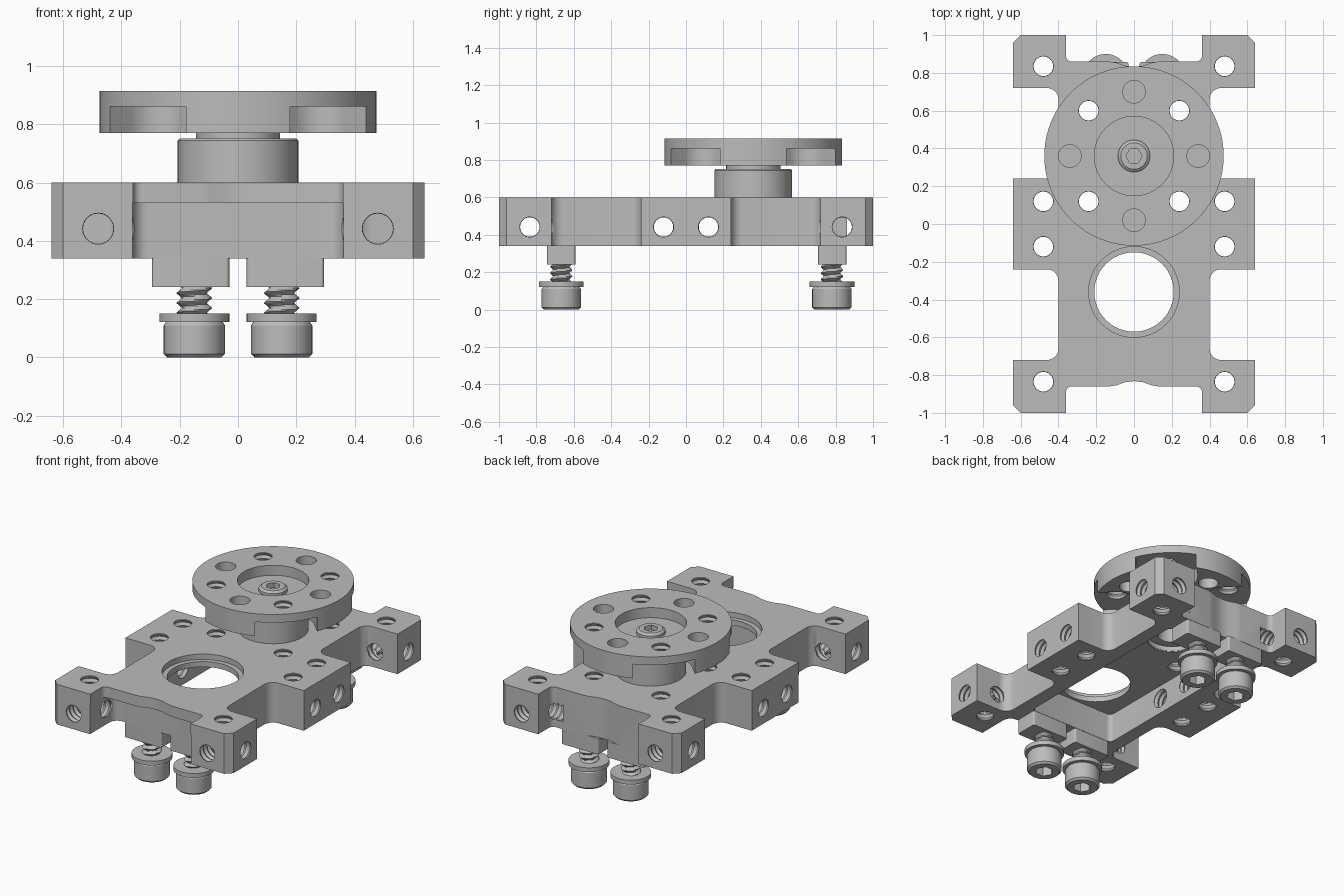
import bpy, bmesh
from math import pi, cos, sin, radians
from mathutils import Matrix, Vector

cube = bpy.data.objects.get("Cube")
if cube:
    bpy.data.objects.remove(cube)

metal = bpy.data.materials.new("grey_metal")
metal.use_nodes = True
metal.diffuse_color = (0.5, 0.5, 0.5, 1)
metal.node_tree.nodes["Principled BSDF"].inputs["Base Color"].default_value = (0.5, 0.5, 0.5, 1)

Z0, Z1, CEIL = 0.34, 0.60, 0.53      # block underside, top and pocket ceiling
AXIS = 0.36                          # distance of both bores from the centre


def finish(name, bm):
    bmesh.ops.remove_doubles(bm, verts=bm.verts, dist=1e-5)
    bmesh.ops.recalc_face_normals(bm, faces=bm.faces)
    me = bpy.data.meshes.new(name)
    bm.to_mesh(me)
    bm.free()
    me.materials.append(metal)
    ob = bpy.data.objects.new(name, me)
    bpy.context.collection.objects.link(ob)
    return ob


def fillet(points, steps=6):
    """Round the right-angled corners of a closed outline of (x, y, radius)."""
    out = []
    for i, (x, y, r) in enumerate(points):
        p = Vector((x, y))
        if not r:
            out.append(p)
            continue
        a = (Vector(points[i - 1][:2]) - p).normalized()
        b = (Vector(points[(i + 1) % len(points)][:2]) - p).normalized()
        c = p + (a + b) * r
        for k in range(steps + 1):
            t = pi / 2 * k / steps
            out.append(c - (b * cos(t) + a * sin(t)) * r)
    return out


def add_prism(bm, outline, z0, z1, matrix=Matrix()):
    face = bm.faces.new([bm.verts.new(matrix @ Vector((p[0], p[1], z0))) for p in outline])
    top = bmesh.ops.extrude_face_region(bm, geom=[face])["geom"]
    verts = [v for v in top if isinstance(v, bmesh.types.BMVert)]
    bmesh.ops.translate(bm, verts=verts, vec=matrix.to_3x3() @ Vector((0, 0, z1 - z0)))


def prism(name, outline, z0, z1):
    bm = bmesh.new()
    add_prism(bm, outline, z0, z1)
    return finish(name, bm)


def rounded_box(x0, x1, y0, y1, r):
    return fillet([(x0, y0, r), (x1, y0, r), (x1, y1, r), (x0, y1, r)])


def add_lathe(bm, profile, matrix=Matrix(), seg=48):
    rings = []
    for r, z in profile:
        if r == 0:
            rings.append([bm.verts.new(matrix @ Vector((0, 0, z)))] * seg)
        else:
            rings.append([bm.verts.new(matrix @ Vector((r * cos(2 * pi * k / seg), r * sin(2 * pi * k / seg), z)))
                          for k in range(seg)])
    for lo, hi in zip(rings, rings[1:]):
        for k in range(seg):
            n = (k + 1) % seg
            corners = list(dict.fromkeys([lo[k], lo[n], hi[n], hi[k]]))
            if len(corners) > 2:
                bm.faces.new(corners)


def lathe(name, profile, x=0, y=0, seg=48):
    bm = bmesh.new()
    add_lathe(bm, profile, Matrix.Translation((x, y, 0)), seg)
    return finish(name, bm)


def threaded_cutters(places, length, axis="Z"):
    """Ridged hole cutters, centred on each place."""
    turn = {"X": Matrix.Rotation(pi / 2, 4, "Y"), "Y": Matrix.Rotation(pi / 2, 4, "X"), "Z": Matrix()}[axis]
    n = 2 * round(length / 0.036)
    ridges = [(0.052 if i % 2 else 0.062, length * (i / n - 0.5)) for i in range(n + 1)]
    profile = [(0, -length / 2)] + ridges + [(0, length / 2)]
    bm = bmesh.new()
    for p in places:
        add_lathe(bm, profile, Matrix.Translation(p) @ turn, 24)
    return finish("hole_cutter", bm)


def cut(ob, cutter):
    cutter.hide_render = True
    mod = ob.modifiers.new("cut", "BOOLEAN")
    mod.operation, mod.solver, mod.object = "DIFFERENCE", "EXACT", cutter
    bpy.context.view_layer.objects.active = ob
    bpy.ops.object.modifier_apply(modifier=mod.name)
    bpy.data.objects.remove(cutter)


def signs():
    return [(sx, sy) for sx in (-1, 1) for sy in (-1, 1)]


def hexagon(r):
    return [(r * cos(pi * k / 3), r * sin(pi * k / 3)) for k in range(6)]


# Mounting block: mirrored outline with six tabs
quarter = [(0, 0.832, 0), (0.05, 0.838, 0), (0.09, 0.853, 0), (0.13, 0.86, 0), (0.36, 0.86, 0.03),
           (0.36, 1, 0), (0.60, 1, 0), (0.64, 0.96, 0), (0.64, 0.72, 0), (0.40, 0.72, 0.06),
           (0.40, 0.24, 0.06), (0.64, 0.24, 0)]
half = quarter + [(x, -y, r) for x, y, r in reversed(quarter)]
outline = half + [(-x, y, r) for x, y, r in reversed(half) if x > 0]
block = prism("mounting_block", fillet(outline), Z0, Z1)

# Underside pocket, front undercut and the two bores
cut(block, prism("pocket_cutter", rounded_box(-0.31, 0.31, -0.59, 0.705, 0.03), 0.2, CEIL))
undercut = fillet([(-0.362, -1.1, 0), (0.362, -1.1, 0), (0.362, -0.745, 0.055), (-0.362, -0.745, 0.055)])
cut(block, prism("undercut_cutter", undercut, 0.2, CEIL))
cut(block, lathe("front_bore_cutter", [(0, 0.4), (0.21, 0.4), (0.21, 0.565), (0.24, 0.565), (0.24, 0.7), (0, 0.7)],
                 0, -AXIS, 64))
cut(block, lathe("hub_bore_cutter", [(0, 0.4), (0.158, 0.4), (0.158, 0.7), (0, 0.7)], 0, AXIS))

# Threaded holes, one group per direction
upright = [(sx * 0.48, sy * y, 0.47) for sx, sy in signs() for y in (0.12, 0.835)]
upright += [(sx * 0.24, AXIS + sy * 0.24, 0.47) for sx, sy in signs()]
cut(block, threaded_cutters(upright, 0.29))
sideways = [(sx * 0.47, sy * y, 0.442) for sx, sy in signs() for y in (0.12, 0.835)]
cut(block, threaded_cutters(sideways, 0.38, "X"))
cut(block, threaded_cutters([(sx * 0.48, sy * 0.86, 0.442) for sx, sy in signs()], 0.32, "Y"))

# Bearing hub standing on the block
lathe("bearing_hub", [(0.155, 0.535), (0.155, 0.745), (0.16, 0.752), (0.2, 0.752), (0.207, 0.745),
                      (0.207, 0.535), (0.155, 0.535)], 0, AXIS, 64)

# Output disc with its hollow shaft
disc = lathe("output_disc", [(0, 0.70), (0.09, 0.70), (0.09, 0.56), (0.145, 0.56), (0.145, 0.77), (0.475, 0.77),
                             (0.475, 0.915), (0.21, 0.915), (0.21, 0.85), (0, 0.85)], 0, AXIS, 80)
notches, plain = bmesh.new(), bmesh.new()
for k in range(4):
    diagonal = Matrix.Translation((0, AXIS, 0)) @ Matrix.Rotation(radians(45 + 90 * k), 4, "Z")
    notch = fillet([(0.21, -0.185, 0.12), (0.6, -0.185, 0), (0.6, 0.185, 0), (0.21, 0.185, 0.12)])
    add_prism(notches, notch, 0.7, 0.862, diagonal)
    spot = Matrix.Translation((0, AXIS, 0)) @ Matrix.Rotation(pi / 2 * k, 4, "Z") @ Matrix.Translation((0.34, 0, 0))
    add_lathe(plain, [(0, 0.7), (0.06, 0.7), (0.06, 1), (0, 1)], spot, 32)
cut(disc, finish("notch_cutter", notches))
cut(disc, finish("plain_hole_cutter", plain))
cut(disc, threaded_cutters([(sx * 0.24, AXIS + sy * 0.24, 0.86) for sx, sy in signs()], 0.14))

# Centre screw in the disc
centre = lathe("centre_screw", [(0, 0.84), (0.085, 0.84), (0.085, 0.868), (0.07, 0.88), (0, 0.88)], 0, AXIS)
cut(centre, prism("socket_cutter", [(x, y + AXIS) for x, y in hexagon(0.043)], 0.85, 0.95))


def threaded_rod(name, r0, r1, z0, z1, pitch=0.034, seg=24):
    """Rod whose radius follows a helix."""
    bm = bmesh.new()
    n = round((z1 - z0) / pitch * 6)
    rings = []
    for i in range(n + 1):
        z = z0 + (z1 - z0) * i / n
        ring = []
        for k in range(seg):
            wave = abs(((z / pitch - k / seg) % 1) * 2 - 1)
            r, t = r0 + (r1 - r0) * wave, 2 * pi * k / seg
            ring.append(bm.verts.new((r * cos(t), r * sin(t), z)))
        rings.append(ring)
    for lo, hi in zip(rings, rings[1:]):
        for k in range(seg):
            bm.faces.new((lo[k], lo[k - 1], hi[k - 1], hi[k]))
    bm.faces.new(rings[0])
    bm.faces.new(rings[-1])
    return finish(name, bm)


# Four clamp screws with washers, each under a boss
head = lathe("screw_head", [(0, 0), (0.093, 0), (0.105, 0.012), (0.105, 0.11), (0.095, 0.125), (0, 0.125)])
cut(head, prism("socket_cutter", hexagon(0.055), -0.1, 0.06))
washer = lathe("washer", [(0, 0.122), (0.12, 0.122), (0.12, 0.15), (0, 0.15)])
thread = threaded_rod("screw_thread", 0.042, 0.062, 0.12, 0.26)
for end, y0, y1, y in (("front", -0.743, -0.592, -0.667), ("back", 0.707, 0.858, 0.78)):
    for side, s in (("right", -1), ("left", 1)):
        x0, x1 = sorted((s * 0.03, s * 0.296))
        prism(f"{end}_{side}_boss", rounded_box(x0, x1, y0, y1, 0.012), 0.242, 0.345)
        for part in (head, washer, thread):
            copy = part.copy()
            copy.name = f"{end}_{side}_{part.name}"
            copy.location = (s * 0.15, y, 0)
            bpy.context.collection.objects.link(copy)
for part in (head, washer, thread):
    bpy.data.objects.remove(part)

# Smooth curved walls, keep edges sharp
for ob in bpy.context.collection.objects:
    if ob.type == "MESH":
        bpy.context.view_layer.objects.active = ob
        bpy.ops.object.select_all(action="DESELECT")
        ob.select_set(True)
        bpy.ops.object.shade_smooth_by_angle(angle=radians(30))
